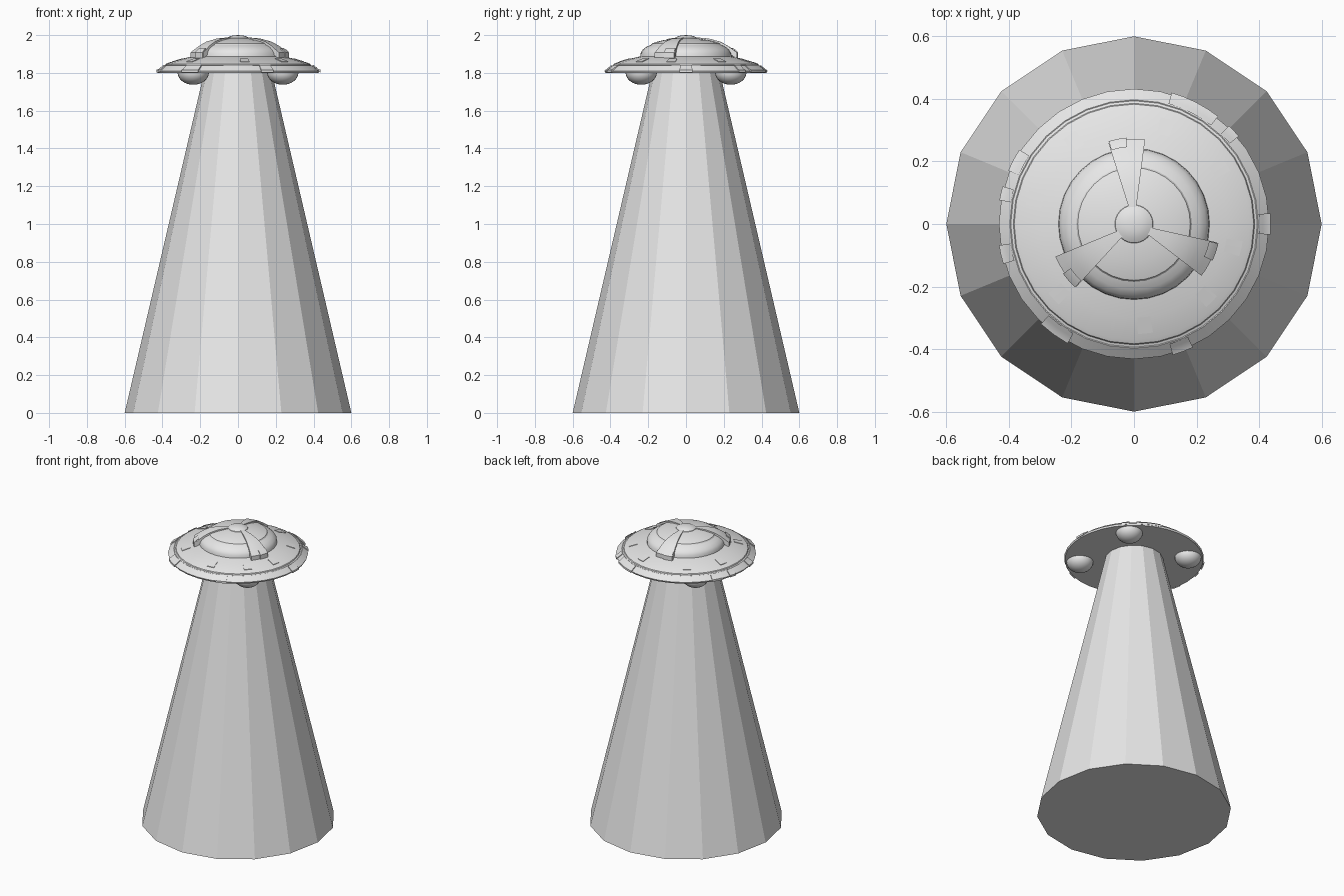
import bpy, bmesh, math
from mathutils import Matrix

if "Cube" in bpy.data.objects:
    bpy.data.objects.remove(bpy.data.objects["Cube"], do_unlink=True)

grey = bpy.data.materials.new("light_grey")
grey.use_nodes = True
COLOUR = (0.8, 0.8, 0.8, 1)
grey.diffuse_color = COLOUR
grey.node_tree.nodes["Principled BSDF"].inputs["Base Color"].default_value = COLOUR


def finish(bm, name, smooth=True):
    bmesh.ops.remove_doubles(bm, verts=bm.verts, dist=0.00005)
    bmesh.ops.recalc_face_normals(bm, faces=bm.faces)
    mesh = bpy.data.meshes.new(name)
    bm.to_mesh(mesh)
    bm.free()
    mesh.materials.append(grey)
    obj = bpy.data.objects.new(name, mesh)
    bpy.context.collection.objects.link(obj)
    if smooth:
        bpy.ops.object.select_all(action='DESELECT')
        obj.select_set(True)
        bpy.context.view_layer.objects.active = obj
        bpy.ops.object.shade_smooth_by_angle(angle=math.radians(28))
    return obj


def lathe(name, profile, steps):
    bm = bmesh.new()
    verts = [bm.verts.new((r, 0, z)) for r, z in profile]
    edges = [bm.edges.new(pair) for pair in zip(verts, verts[1:])]
    bmesh.ops.spin(bm, geom=verts + edges, cent=(0, 0, 0), axis=(0, 0, 1),
                   angle=math.tau, steps=steps, use_merge=True)
    return finish(bm, name)


def sector(name, top, depth, middle, half):
    """Curved slab following a radial outline, centred on an angle in degrees."""
    bm = bmesh.new()
    count = max(2, round(half / 3))
    loop = top + [(r, z - depth) for r, z in reversed(top)]
    rings = []
    for i in range(count + 1):
        a = math.radians(middle - half + 2 * half * i / count)
        rings.append([bm.verts.new((r * math.cos(a), r * math.sin(a), z)) for r, z in loop])
    for one, two in zip(rings, rings[1:]):
        for j in range(len(loop)):
            k = (j + 1) % len(loop)
            bm.faces.new((one[j], one[k], two[k], two[j]))
    # end caps as quads between top and bottom outline
    for ring in (rings[0], rings[-1]):
        for j in range(len(top) - 1):
            bm.faces.new((ring[j], ring[j + 1], ring[-2 - j], ring[-1 - j]))
    return finish(bm, name)


# Light beam
bm = bmesh.new()
bmesh.ops.create_cone(bm, cap_ends=True, segments=16, radius1=0.6, radius2=0.18, depth=1.8,
                      matrix=Matrix.Translation((0, 0, 0.9)))
finish(bm, "beam", smooth=False)

# Saucer hull with flat underside and a groove near the rim
hull = [(0.22, 1.892), (0.24, 1.888), (0.30, 1.874), (0.37, 1.853), (0.383, 1.847),
        (0.386, 1.841), (0.394, 1.838), (0.397, 1.839), (0.432, 1.811)]
lathe("hull", [(0, 1.9)] + hull + [(0.427, 1.80), (0, 1.80)], 32)

# Stepped dome and its cap
lathe("dome", [(0, 1.986), (0.065, 1.982), (0.12, 1.973), (0.16, 1.963), (0.18, 1.956),
               (0.185, 1.949), (0.21, 1.938), (0.23, 1.922), (0.24, 1.905), (0.242, 1.885)], 32)
lathe("dome_cap", [(0, 2), (0.025, 1.998), (0.045, 1.993), (0.06, 1.985), (0.065, 1.975)], 24)


def hull_outline(r0, r1, lift):
    def height(r):
        for (ra, za), (rb, zb) in zip(hull, hull[1:]):
            if r <= rb:
                return za + (zb - za) * (r - ra) / (rb - ra)
        return hull[-1][1]
    radii = [r0 + (r1 - r0) * i / 3 for i in range(4)]
    return [(r, height(r) + lift) for r in radii]


# Three arms gripping the dome, each with a clamp at its outer end
arm = [(0.055, 1.988), (0.12, 1.982), (0.18, 1.966), (0.22, 1.945), (0.25, 1.924), (0.272, 1.908)]
clamp = [(0.247, 1.932), (0.262, 1.923), (0.277, 1.908)]
for i in range(3):
    angle = 95 + 120 * i
    sector(f"dome_arm_{i + 1}", arm, 0.035, angle, 12.5)
    sector(f"arm_clamp_{i + 1}", clamp, 0.035, angle + 6, 6)

# Raised armour blocks on the rim
for i, (angle, half) in enumerate([(63, 11), (43, 3), (0, 4.5), (291, 4.5), (234, 7),
                                   (193, 4), (167, 3), (152, 5)]):
    sector(f"rim_block_{i + 1}", hull_outline(0.40, 0.437, 0.005), 0.013, angle, half)

# Thin plates on the sloping deck
for i, angle in enumerate([126, 166, 223, 276, 347, 72, 33, 315]):
    sector(f"deck_plate_{i + 1}", hull_outline(0.30, 0.352, 0.003), 0.007, angle, 4)

# Four rounded pods under the saucer
for i in range(4):
    a = math.radians(45 + 90 * i)
    bm = bmesh.new()
    bmesh.ops.create_uvsphere(bm, u_segments=24, v_segments=16, radius=0.083)
    low = bmesh.ops.bisect_plane(bm, geom=bm.verts[:] + bm.edges[:] + bm.faces[:],
                                 plane_co=(0, 0, 0), plane_no=(0, 0, 1), clear_outer=True)
    bmesh.ops.scale(bm, vec=(1, 1, 0.78), verts=bm.verts)
    bmesh.ops.translate(bm, vec=(0.335 * math.cos(a), 0.335 * math.sin(a), 1.802), verts=bm.verts)
    finish(bm, f"under_pod_{i + 1}")
